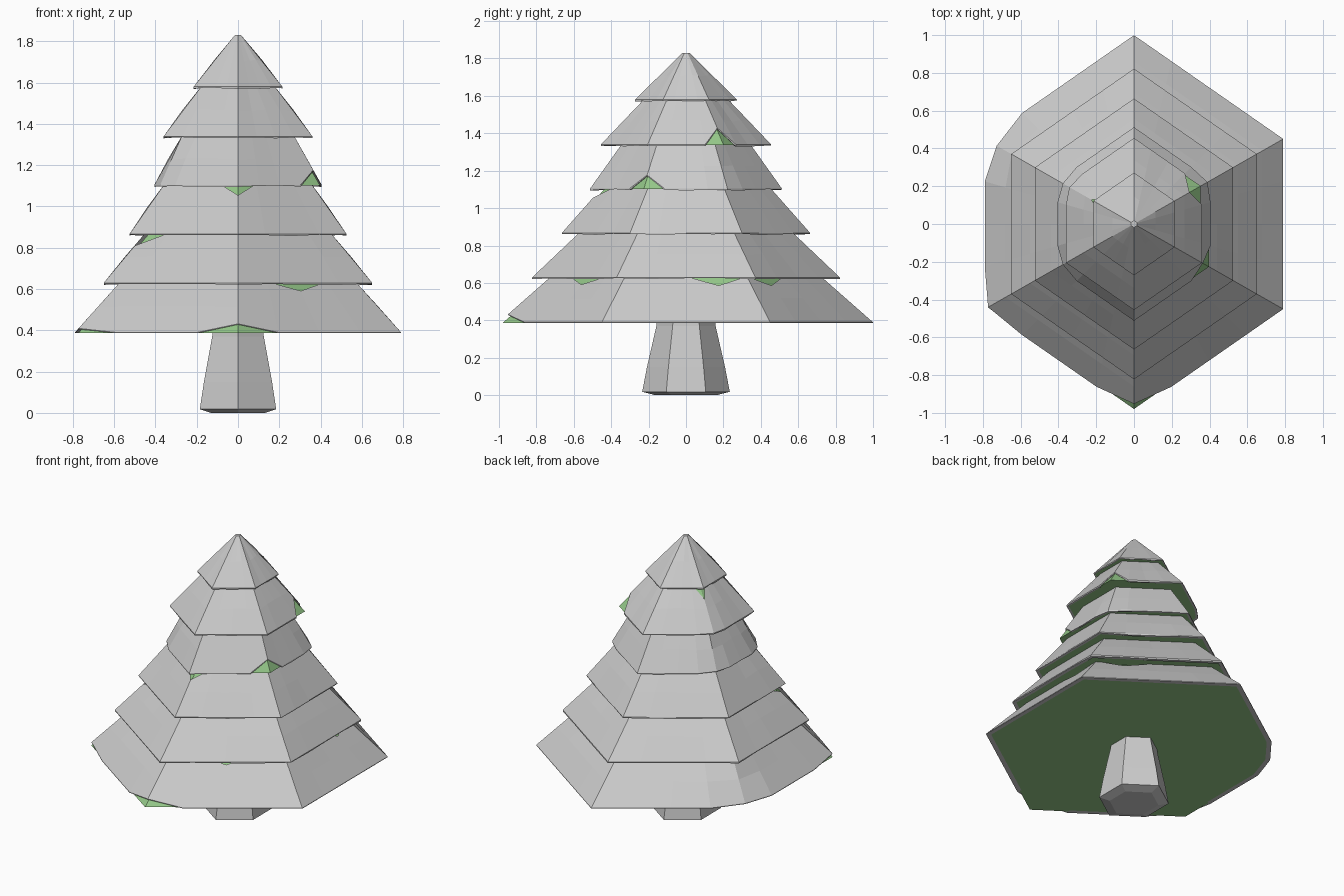
import bpy, bmesh, math, random
from mathutils import Vector

if "Cube" in bpy.data.objects:
    bpy.data.objects.remove(bpy.data.objects["Cube"])

random.seed(4)
SUB = 4                                   # points per hexagon side
N = 6 * SUB
HEX = [(0, -1.265), (1, -.57), (1, .57), (0, 1.265), (-1, .57), (-1, -.57)]
OUTLINE = [Vector((*HEX[k], 0)).lerp(Vector((*HEX[(k + 1) % 6], 0)), j / SUB)
           for k in range(6) for j in range(SUB)]

green = bpy.data.materials.new("foliage_green")
green.diffuse_color = (0.3, 0.58, 0.25, 1)
green.use_nodes = True
green.node_tree.nodes["Principled BSDF"].inputs["Base Color"].default_value = green.diffuse_color


def ring(r, z):
    return [p * r + Vector((0, 0, z)) for p in OUTLINE]


def loft(name, rings, cap_start=False, cap_end=False, mat=None):
    bm = bmesh.new()
    loops = [[bm.verts.new(p) for p in rg] for rg in rings]
    for a, b in zip(loops, loops[1:]):
        n = len(a)
        for i in range(n):
            bm.faces.new((a[i], a[(i + 1) % n], b[(i + 1) % n], b[i]))
    if cap_start:
        bm.faces.new(loops[0][::-1])
    if cap_end:
        bm.faces.new(loops[-1])
    me = bpy.data.meshes.new(name)
    bm.to_mesh(me)
    bm.free()
    ob = bpy.data.objects.new(name, me)
    bpy.context.collection.objects.link(ob)
    if mat:
        me.materials.append(mat)
    return ob


# tier: rim radius, rim height, top radius, top height
TIERS = [(.79, .39, .57, .635), (.65, .63, .45, .87), (.525, .867, .355, 1.11),
         (.405, 1.105, .27, 1.345), (.36, 1.34, .175, 1.585), (.215, 1.58, .015, 1.83)]
# gaps in the snow: (tier, outline point) -> fraction of the slope
RIM_GAPS = {(0, 0): .17, (0, 20): .08, (3, 4): .3, (4, 8): .36}
TOP_GAPS = {(0, 2): .82, (0, 7): .8, (0, 9): .8, (1, 20): .75, (2, 0): .77, (4, 16): .7}
# worn corners: (tier, outline point) -> radius factor
WORN = {(0, 16): .92, (3, 16): .93, (3, 20): .93, (3, 8): .96, (4, 16): .95}

for t, (r0, z0, r1, z1) in enumerate(TIERS):
    base, top = ring(r0, z0), ring(r1, z1)
    for i in range(N):
        f = WORN.get((t, i), 1)
        base[i].x *= f
        base[i].y *= f

    # green foliage under the snow, with a flat underside
    inset = [Vector((p.x * .98, p.y * .98, z0 - .003)) for p in base]
    peak = [Vector((p.x * .97, p.y * .97, p.z - .008)) for p in top]
    loft(f"foliage_tier_{t + 1}", [inset, peak], True, True, green)

    # snow layer with a thin drooping lip and small gaps
    lip, rim, mid, crest = [], [], [], []
    for i in range(N):
        b, c = base[i], top[i]
        corner = i % SUB == 0
        m = b.lerp(c, .5) + Vector((0, 0, 0 if corner else random.uniform(-.002, .008)))
        e = b.lerp(c, RIM_GAPS.get((t, i), 0))
        sag = random.uniform(.006, .018) if t else .006
        lip.append(Vector((e.x * .965, e.y * .965, e.z - sag * .5)))
        low = e.copy()
        low.z -= sag * .6
        rim.append((low, e))
        mid.append(m)
        crest.append(b.lerp(c, TOP_GAPS.get((t, i), 1)))
    loft(f"snow_tier_{t + 1}",
         [lip, [p[0] for p in rim], [p[1] for p in rim], mid, crest], False, t == 5)

# tapered six-sided trunk with a rounded foot
trunk = []
for r, z in ((.13, 0), (.185, .018), (.165, .15), (.125, .37), (.123, .395)):
    trunk.append([Vector((x * r, y * r, z)) for x, y in HEX])
loft("trunk", trunk, True, True)
